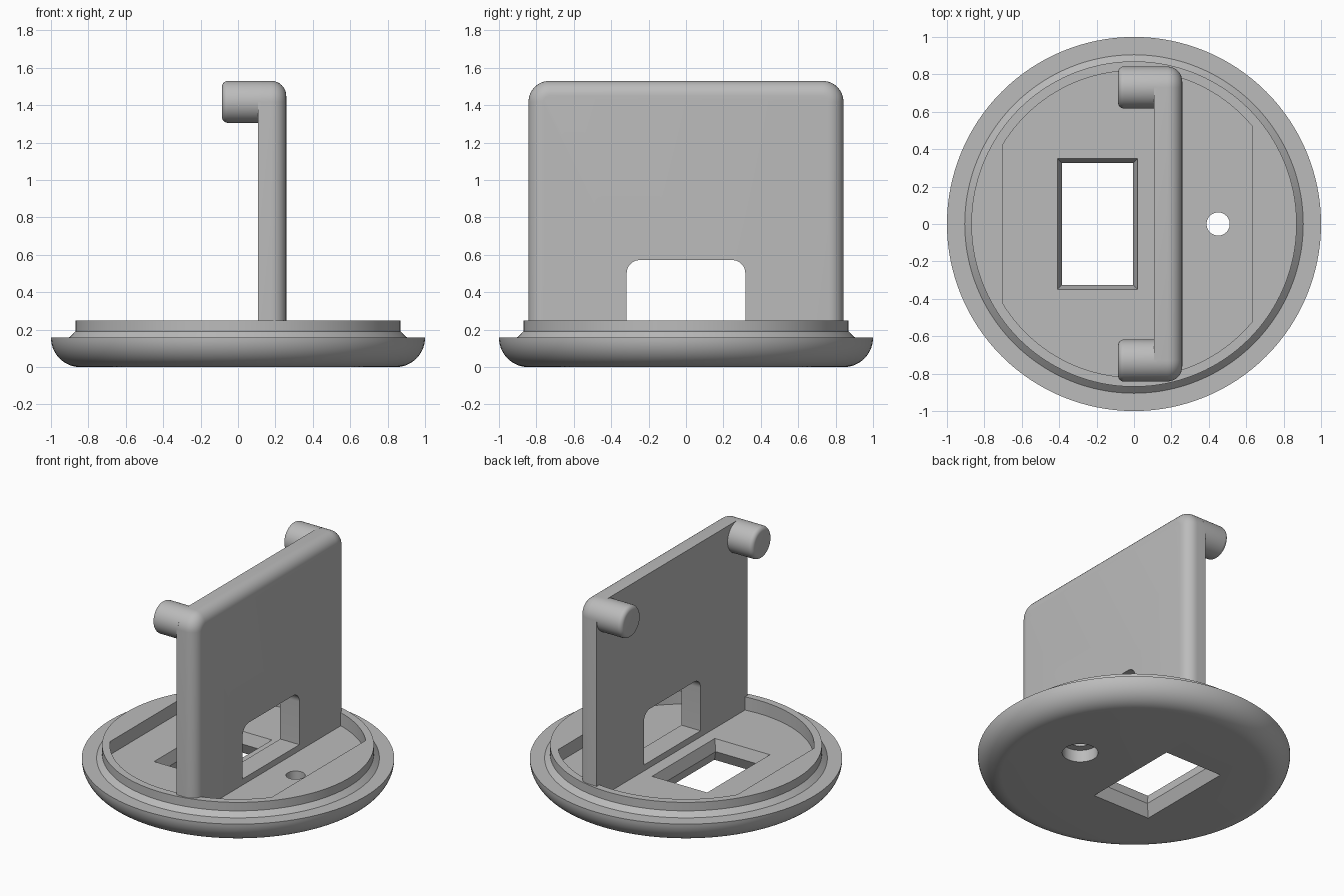
import bpy, bmesh
from math import sin, cos, pi, sqrt, asin

cube = bpy.data.objects.get("Cube")
if cube:
    bpy.data.objects.remove(cube, do_unlink=True)

grey = bpy.data.materials.new("plain_grey")
grey.use_nodes = True
colour = (0.5, 0.5, 0.5, 1)
grey.diffuse_color = colour
grey.node_tree.nodes["Principled BSDF"].inputs["Base Color"].default_value = colour


def loft(name, rings):
    """Closed solid skinned through rings of equal point count."""
    bm = bmesh.new()
    loops = [[bm.verts.new(p) for p in ring] for ring in rings]
    n = len(loops[0])
    for a, b in zip(loops, loops[1:]):
        for i in range(n):
            j = (i + 1) % n
            bm.faces.new((a[i], a[j], b[j], b[i]))
    bm.faces.new(loops[0][::-1])
    bm.faces.new(loops[-1])
    bmesh.ops.recalc_face_normals(bm, faces=bm.faces)
    mesh = bpy.data.meshes.new(name)
    bm.to_mesh(mesh)
    bm.free()
    mesh.materials.append(grey)
    obj = bpy.data.objects.new(name, mesh)
    bpy.context.collection.objects.link(obj)
    return obj


def arc(cx, cy, r, start, end, steps=10):
    return [(cx + r * cos(start + (end - start) * i / steps),
             cy + r * sin(start + (end - start) * i / steps)) for i in range(steps + 1)]


def circle(r, n, cx=0, cy=0):
    return [(cx + r * cos(2 * pi * i / n), cy + r * sin(2 * pi * i / n)) for i in range(n)]


def at_z(points, z):
    return [(u, v, z) for u, v in points]


def at_x(points, x):
    return [(x, u, v) for u, v in points]


def arch(half, bottom, top, r):
    """Outline in y and z with the two upper corners rounded."""
    return ([(-half, bottom), (half, bottom)]
            + arc(half - r, top - r, r, 0, pi / 2)
            + arc(r - half, top - r, r, pi / 2, pi))


def select_only(obj):
    bpy.ops.object.select_all(action='DESELECT')
    obj.select_set(True)
    bpy.context.view_layer.objects.active = obj


def cut(target, cutter):
    cutter.hide_render = True
    mod = target.modifiers.new("cut", 'BOOLEAN')
    mod.operation = 'DIFFERENCE'
    mod.solver = 'EXACT'
    mod.object = cutter
    select_only(target)
    bpy.ops.object.modifier_apply(modifier=mod.name)
    bpy.data.objects.remove(cutter, do_unlink=True)


FLOOR, RIM = 0.157, 0.25

# Round base: rounded underside, flat ledge, chamfer and raised rim
profile = arc(1 - FLOOR, FLOOR, FLOOR, -pi / 2, 0, 14)
profile += [(0.905, FLOOR), (0.87, 0.19), (0.87, RIM)]
base = loft("base", [at_z(circle(r, 128), z) for r, z in profile])

# Recess: a disc with both sides cut straight
R, right, left = 0.82, 0.63, 0.70
a, b = asin(sqrt(R * R - right * right) / R), asin(sqrt(R * R - left * left) / R)
outline = arc(0, 0, R, a, pi - b, 40) + arc(0, 0, R, pi + b, 2 * pi - a, 40)
cut(base, loft("recess_cutter", [at_z(outline, FLOOR), at_z(outline, 0.4)]))


# Rectangular window, flared towards both faces
def window(hx, hy, z):
    return at_z([(-0.195 + sx * hx, sy * hy)
                 for sx, sy in ((-1, -1), (1, -1), (1, 1), (-1, 1))], z)


cut(base, loft("window_cutter", [
    window(0.225, 0.36, -0.05), window(0.225, 0.36, 0), window(0.19, 0.325, 0.08),
    window(0.215, 0.35, FLOOR), window(0.215, 0.35, 0.2)]))

# Screw hole, wider from below
cut(base, loft("hole_cutter", [at_z(circle(r, 40, 0.45), z) for r, z in
                               ((0.115, -0.05), (0.115, 0.085), (0.062, 0.085), (0.062, 0.2))]))

# Upright plate, outer edge filleted
FILLET, BACK, FRONT, CORNER = 0.08, 0.108, 0.258, 0.112
rings = [at_x(arch(0.842, 0.12, 1.53, CORNER), BACK)]
for u, v in arc(0, 0, FILLET, 0, pi / 2, 8):
    inset = FILLET - u
    rings.append(at_x(arch(0.842 - inset, 0.12, 1.53 - inset, CORNER - inset),
                      FRONT - FILLET + v))
plate = loft("upright_plate", rings)
opening = arch(0.317, 0.2, 0.572, 0.07)
cut(plate, loft("opening_cutter", [at_x(opening, 0), at_x(opening, 0.4)]))

# Two pegs at the upper corners, with softened ends
parts = [base, plate]
for side, name in ((1, "back_peg"), (-1, "front_peg")):
    steps = [(0.12, CORNER)] + [(-0.055 - v, CORNER - 0.03 + u)
                                for u, v in arc(0, 0, 0.03, 0, pi / 2, 6)]
    parts.append(loft(name, [at_x(circle(r, 48, side * 0.73, 1.418), x) for x, r in steps]))

for obj in parts:
    select_only(obj)
    bpy.ops.object.shade_smooth_by_angle(angle=0.5)
